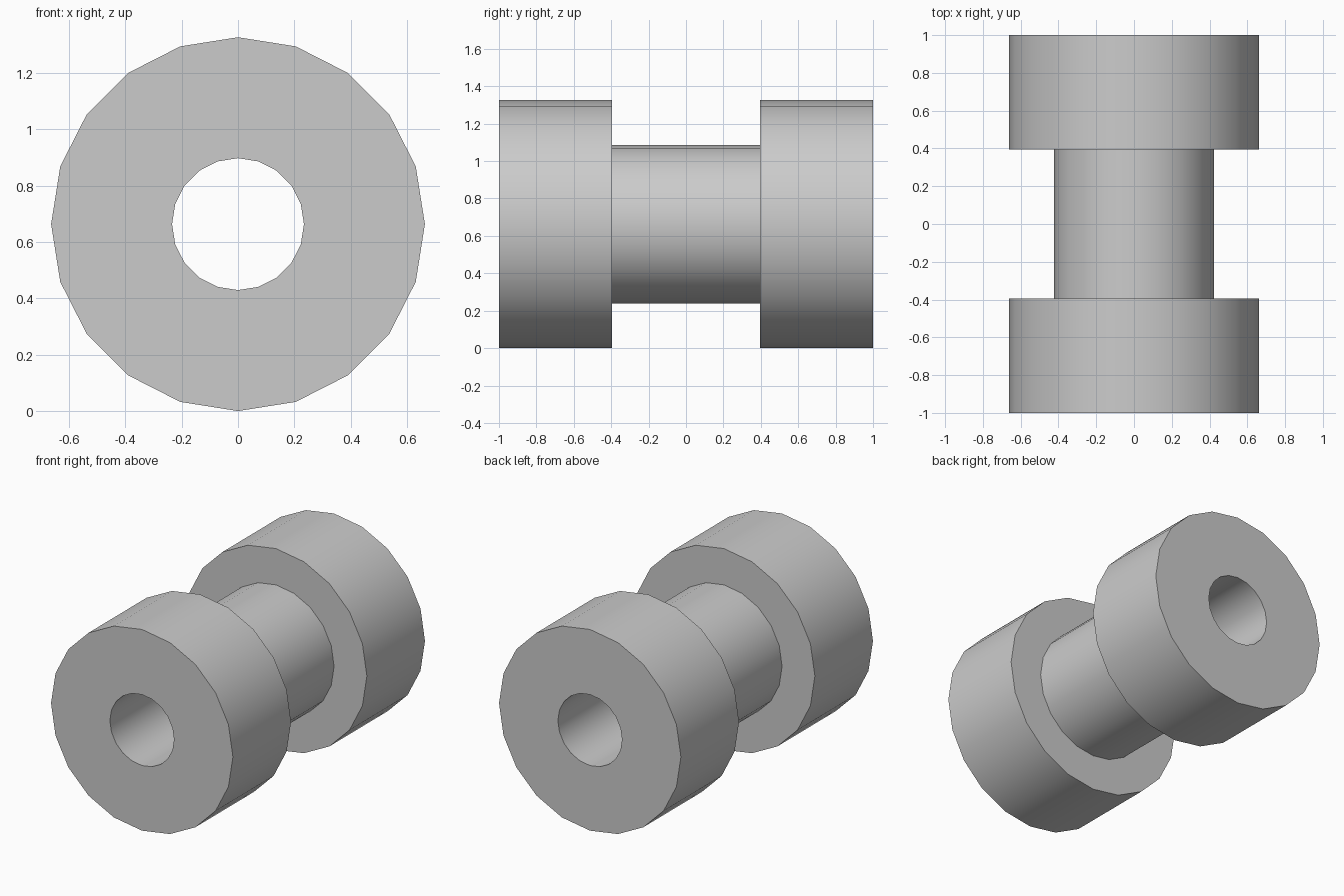
import bpy, bmesh
from math import cos, sin, tau, radians

if "Cube" in bpy.data.objects:
    bpy.data.objects.remove(bpy.data.objects["Cube"])

SIDES = 20
CENTRE_Z = 0.663

# Closed half-section of the spool: (radius, y)
section = [
    (0.234, -1.0), (0.663, -1.0), (0.663, -0.395), (0.424, -0.395),
    (0.424, 0.395), (0.663, 0.395), (0.663, 1.0), (0.234, 1.0),
]

# Sweep the section around the y axis
bm = bmesh.new()
rings = []
for r, y in section:
    rings.append([bm.verts.new((r * sin(tau * i / SIDES), y,
                                CENTRE_Z + r * cos(tau * i / SIDES)))
                  for i in range(SIDES)])
for a, b in zip(rings, rings[1:] + rings[:1]):
    for i in range(SIDES):
        j = (i + 1) % SIDES
        bm.faces.new((a[i], a[j], b[j], b[i]))
bmesh.ops.recalc_face_normals(bm, faces=bm.faces)

mesh = bpy.data.meshes.new("spool")
bm.to_mesh(mesh)
bm.free()
spool = bpy.data.objects.new("spool", mesh)
bpy.context.collection.objects.link(spool)

# Smooth barrels, sharp rims
bpy.context.view_layer.objects.active = spool
spool.select_set(True)
bpy.ops.object.shade_smooth_by_angle(angle=radians(30))
